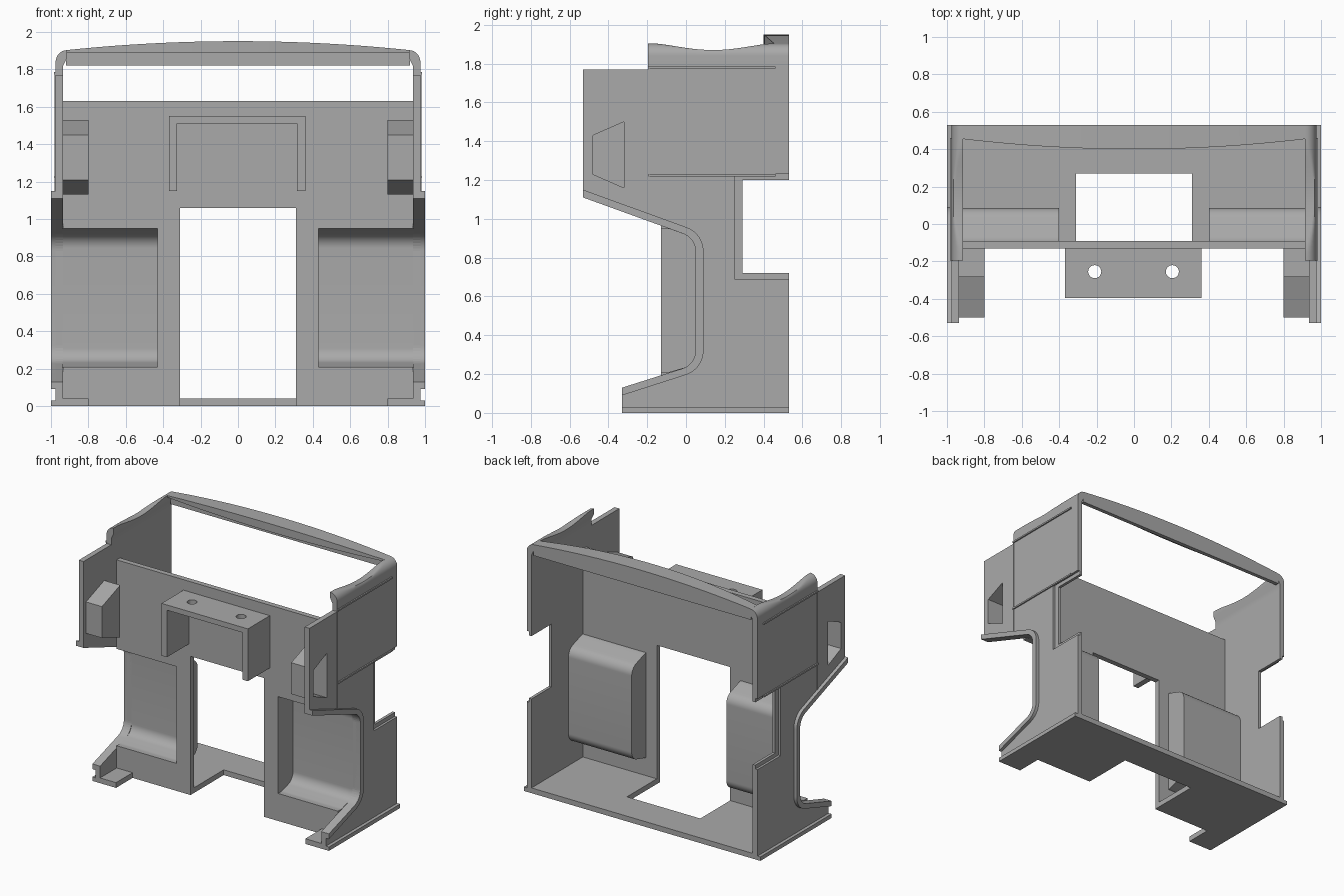
import bpy, bmesh, math
from mathutils import Vector

if "Cube" in bpy.data.objects:
    bpy.data.objects.remove(bpy.data.objects["Cube"])

grey = bpy.data.materials.new("grey_plastic")
grey.diffuse_color = (0.4, 0.4, 0.4, 1)
grey.use_nodes = True
grey.node_tree.nodes["Principled BSDF"].inputs["Base Color"].default_value = grey.diffuse_color


def make(name, sections, smooth=False, mirror=False):
    """Skin a list of closed cross-sections and cap both ends."""
    bm = bmesh.new()
    rings = [[bm.verts.new(p) for p in s] for s in sections]
    n = len(rings[0])
    for a, b in zip(rings, rings[1:]):
        for i in range(n):
            j = (i + 1) % n
            bm.faces.new((a[i], a[j], b[j], b[i]))
    bm.faces.new(rings[0])
    bm.faces.new(rings[-1])
    bmesh.ops.recalc_face_normals(bm, faces=bm.faces)
    me = bpy.data.meshes.new(name)
    bm.to_mesh(me)
    bm.free()
    me.materials.append(grey)
    ob = bpy.data.objects.new(name, me)
    bpy.context.collection.objects.link(ob)
    if smooth:
        bpy.ops.object.select_all(action='DESELECT')
        ob.select_set(True)
        bpy.context.view_layer.objects.active = ob
        bpy.ops.object.shade_smooth_by_angle(angle=math.radians(35))
    if mirror:
        ob.modifiers.new("mirror", 'MIRROR')
    return ob


def prism_x(name, pts, x0, x1, **k):
    return make(name, [[(x, y, z) for y, z in pts] for x in (x0, x1)], **k)


def prism_y(name, pts, y0, y1, **k):
    return make(name, [[(x, y, z) for x, z in pts] for y in (y0, y1)], **k)


def prism_z(name, pts, z0, z1, **k):
    return make(name, [[(x, y, z) for x, y in pts] for z in (z0, z1)], **k)


def box(name, x0, x1, y0, y1, z0, z1, **k):
    return prism_z(name, [(x0, y0), (x1, y0), (x1, y1), (x0, y1)], z0, z1, **k)


def cut(ob, *cutters):
    """Subtract cutters for good, then discard them."""
    for c in cutters:
        c.hide_render = True
        m = ob.modifiers.new("cut", 'BOOLEAN')
        m.operation, m.solver, m.object = 'DIFFERENCE', 'EXACT', c
        bpy.ops.object.select_all(action='DESELECT')
        bpy.context.view_layer.objects.active = ob
        ob.select_set(True)
        bpy.ops.object.modifier_apply(modifier=m.name)
        bpy.data.objects.remove(c)


def rounded(pts, r, steps=8):
    """Round the inner corners of an open path."""
    out = [Vector(pts[0])]
    for a, b, c in zip(pts, pts[1:], pts[2:]):
        a, b, c = Vector(a), Vector(b), Vector(c)
        u, v = (a - b).normalized(), (c - b).normalized()
        half = u.angle(v) / 2
        centre = b + (u + v).normalized() * (r / math.sin(half))
        p, q = b + u * (r / math.tan(half)), b + v * (r / math.tan(half))
        for i in range(steps + 1):
            d = (p - centre).lerp(q - centre, i / steps).normalized()
            out.append(centre + d * r)
    return out + [Vector(pts[-1])]


# Wheel-arch curve shared by the walls and the trim (y, z)
arch_in = rounded([(-0.53, 1.11), (0.05, 0.90), (0.05, 0.25), (-0.33, 0.13)], 0.10)
arch_out = rounded([(-0.53, 1.15), (0.09, 0.925), (0.09, 0.225), (-0.33, 0.09)], 0.13)

# Side walls with stepped rear notch and pocket opening
wall = prism_x("side_wall", arch_in + [(-0.33, 0), (0.53, 0), (0.53, 1.78), (-0.195, 1.78),
                                     (-0.195, 1.77), (-0.53, 1.77)], 0.935, 0.975)
pocket = [(-0.48, 1.23), (-0.48, 1.43), (-0.32, 1.50), (-0.32, 1.16)]
cut(wall,
    box("notch_cutter", 0.9, 1.1, 0.29, 0.7, 0.72, 1.20),
    box("step_cutter", 0.957, 1.1, 0.25, 0.7, 0.69, 1.23),
    prism_x("pocket_cutter", pocket, 0.9, 1.1))
wall.modifiers.new("mirror", 'MIRROR')

# Raised trim around the wheel arch
prism_x("arch_trim", arch_in + arch_out[::-1], 0.94, 1.0, smooth=True, mirror=True)

# Hollow boxes behind the pocket openings
shell = prism_x("pocket_box", [(-0.50, 1.21), (-0.50, 1.45), (-0.28, 1.53), (-0.28, 1.13)], 0.80, 0.936)
cut(shell, prism_x("hollow_cutter", pocket, 0.83, 1.0))
shell.modifiers.new("mirror", 'MIRROR')

# Rounded roof edge over each wall, dipping in the middle
rim = [(0.935, 1.775), (0.975, 1.775)]
rim += [(0.915 + 0.06 * math.cos(t * math.pi / 16), 1.84 + 0.063 * math.sin(t * math.pi / 16)) for t in range(9)]
rim += [(0.915, 1.86), (0.935, 1.82)]
stations = [-0.195] + [-0.15 + 0.58 * i / 20 for i in range(21)] + [0.53]


def rim_top(y):
    t = min(max((y + 0.15) / 0.58, 0), 1)
    return 1.903 - 0.033 * math.sin(math.pi * t) ** 1.3


make("roof_edge", [[(x, y, min(z, rim_top(y))) for x, z in rim] for y in stations],
     smooth=True, mirror=True)

# Arched rear roof beam
beam = []
for i in range(33):
    x = -0.92 + 1.84 * i / 32
    k = (x / 0.92) ** 2
    yf, zt = 0.40 + 0.055 * k, 1.951 - 0.048 * k
    beam.append([(x, yf, zt), (x, 0.53, zt), (x, 0.53, 1.82), (x, 0.50, 1.82), (x, 0.50, 1.89), (x, yf, 1.89)])
make("roof_beam", beam, smooth=True)

# Thin rails on the outer wall
for z in (1.225, 1.78):
    box("side_rail", 0.97, 0.985, -0.195, 0.46, z - 0.006, z + 0.006, mirror=True)
box("upright_rail", 0.97, 0.98, -0.197, -0.187, 1.02, 1.78, mirror=True)

# Floor with doorway notch, base lips and front feet
prism_z("floor", [(-0.94, -0.13), (-0.31, -0.13), (-0.31, 0.27), (0.31, 0.27), (0.31, -0.13),
                  (0.94, -0.13), (0.94, 0.53), (-0.94, 0.53)], 0, 0.04)
box("base_lip", 0.96, 1.0, -0.33, 0.53, 0, 0.03, mirror=True)
box("front_foot", 0.80, 0.95, -0.33, -0.12, 0, 0.04, mirror=True)

# Front panel with doorway and two wheel openings
panel = prism_y("front_panel", [(-0.936, 0), (-0.31, 0), (-0.31, 1.06), (0.31, 1.06), (0.31, 0),
                                (0.936, 0), (0.936, 1.63), (-0.936, 1.63)], -0.13, -0.09)
for s in (-1, 1):
    cut(panel, box("opening_cutter", min(s * 0.43, s * 1.1), max(s * 0.43, s * 1.1), -0.3, 0.1, 0.21, 0.95))

# Curved wheel wells behind the openings
well_in = rounded([(-0.13, 0.95), (-0.09, 0.95), (0.05, 0.90), (0.05, 0.25), (-0.09, 0.21), (-0.13, 0.21)], 0.08)
well_out = rounded([(-0.10, 0.98), (-0.08, 0.98), (0.085, 0.925), (0.085, 0.225), (-0.08, 0.18), (-0.10, 0.18)], 0.08)
well_in[0].x = well_in[-1].x = -0.10
prism_x("wheel_well", well_in + well_out[::-1], 0.40, 0.937, smooth=True, mirror=True)
prism_x("well_end", well_out, 0.40, 0.43, smooth=True, mirror=True)

# Front bracket with two round holes
bracket = prism_y("bracket", [(-0.37, 1.15), (-0.325, 1.15), (-0.325, 1.51), (0.315, 1.51), (0.315, 1.15),
                              (0.36, 1.15), (0.36, 1.55), (-0.37, 1.55)], -0.395, -0.125)
for x in (-0.21, 0.205):
    ring = [(x + 0.035 * math.cos(a * math.pi / 12), -0.255 + 0.035 * math.sin(a * math.pi / 12)) for a in range(24)]
    cut(bracket, prism_z("hole_cutter", ring, 1.4, 1.7))
